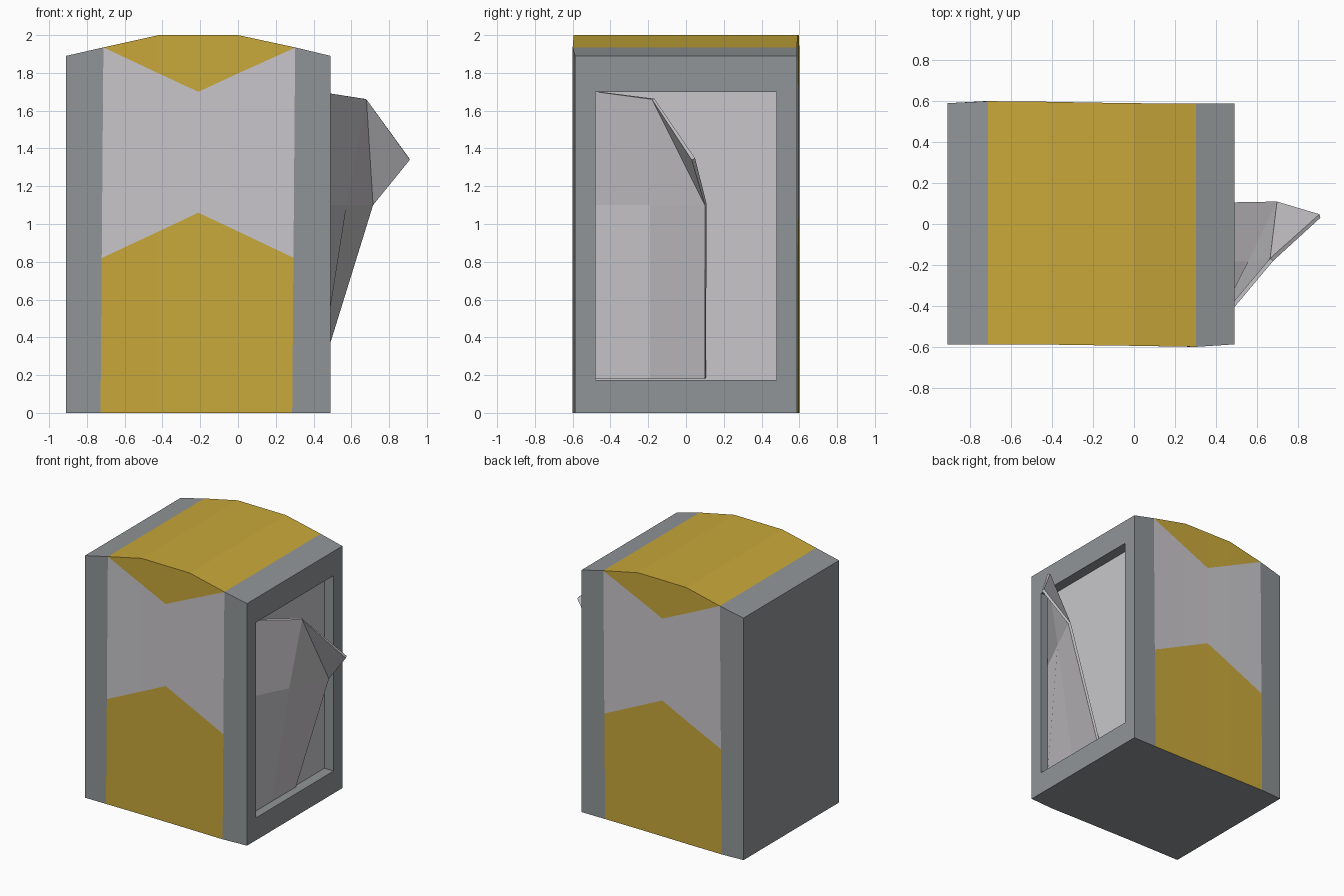
import bpy, bmesh

if "Cube" in bpy.data.objects:
    bpy.data.objects.remove(bpy.data.objects["Cube"])


def material(name, rgb):
    m = bpy.data.materials.new(name)
    m.diffuse_color = (*rgb, 1)
    m.use_nodes = True
    m.node_tree.nodes["Principled BSDF"].inputs["Base Color"].default_value = m.diffuse_color
    return m


GREY = material("grey", (0.28, 0.30, 0.31))
YELLOW = material("yellow", (0.58, 0.39, 0.042))
SILVER = material("silver", (0.58, 0.565, 0.59))


def finish(bm, name, mats):
    me = bpy.data.meshes.new(name)
    bm.to_mesh(me)
    bm.free()
    for m in mats:
        me.materials.append(m)
    ob = bpy.data.objects.new(name, me)
    bpy.context.collection.objects.link(ob)
    return ob


# Cabinet columns: x, top height, front y, back y
COLS = [(-0.91, 1.89, -0.588, 0.59), (-0.72, 1.935, -0.588, 0.60),
        (-0.42, 2.0, -0.589, 0.597), (-0.21, 2.0, -0.592, 0.593),
        (0.0, 2.0, -0.595, 0.59), (0.295, 1.935, -0.60, 0.588),
        (0.49, 1.89, -0.588, 0.588)]
LAST = len(COLS) - 1


def levels(x, top):
    """Heights of the floor, the two chevron edges and the roof."""
    t = max(0.0, 1 - abs(x + 0.21) / 0.508)
    return [0.0, 0.82 + 0.24 * t, min(top, 1.935 - 0.235 * t), top]


bm = bmesh.new()
grid = []
for i, (x, top, yf, yb) in enumerate(COLS):
    rows = []
    for z in levels(x, top):
        dx = 0.008 * (z - 1) if i in (1, LAST - 1) else 0
        rows.append([bm.verts.new((x + dx, y, z)) for y in (yf, yb)])
    grid.append(rows)


def face(verts, mat):
    f = bm.faces.new(verts)
    f.material_index = mat
    return f


for i in range(LAST):
    a, b = grid[i], grid[i + 1]
    end = i in (0, LAST - 1)
    # front and back: grey ends, yellow panels with a silver chevron band
    for r in range(3):
        mat = 0 if end else (1, 2, 1)[r]
        face([a[r][0], b[r][0], b[r + 1][0], a[r + 1][0]], mat)
        face([b[r][1], a[r][1], a[r + 1][1], b[r + 1][1]], mat)
    # roof and floor
    face([a[3][0], b[3][0], b[3][1], a[3][1]], 0 if end else 1)
    face([a[0][1], b[0][1], b[0][0], a[0][0]], 0)

# plain left side and right side with recessed opening
g = grid[0]
face([g[r][1] for r in range(4)] + [g[r][0] for r in (3, 2, 1, 0)], 0)
g = grid[LAST]
bmesh.ops.remove_doubles(bm, verts=bm.verts[:], dist=0.0005)
bm.verts.ensure_lookup_table()
side = [v for v in bm.verts if v.co.x > 0.48]


def corner(y, z):
    return min(side, key=lambda v: abs(v.co.y - y) + abs(v.co.z - z))


outer = [corner(y, z) for y, z in ((-0.6, 0), (0.6, 0), (0.6, 1.9), (-0.6, 1.9))]
hole = ((-0.48, 0.175), (0.48, 0.175), (0.48, 1.70), (-0.48, 1.70))
rim = [bm.verts.new((0.49, y, z)) for y, z in hole]
deep = [bm.verts.new((0.41, y, z)) for y, z in hole]
for k in range(4):
    n = (k + 1) % 4
    face([outer[k], outer[n], rim[n], rim[k]], 0)
    face([rim[k], rim[n], deep[n], deep[k]], 0)
face(deep, 2)
finish(bm, "cabinet", [GREY, YELLOW, SILVER])

# Bent cover sheet, peeling out of the recess from its front edge
bm = bmesh.new()
pts = [(0.43, -0.478, 0.18), (0.43, -0.19, 0.18), (0.43, 0.10, 0.18),
       (0.43, -0.478, 1.10), (0.575, -0.19, 1.10), (0.715, 0.10, 1.10),
       (0.43, -0.478, 1.70), (0.68, -0.18, 1.66), (0.91, 0.03, 1.34)]
vs = [bm.verts.new(p) for p in pts]
for idx in ((0, 1, 4, 3), (1, 2, 5, 4), (3, 4, 7, 6), (4, 5, 7), (7, 5, 8)):
    bm.faces.new([vs[i] for i in idx])
sheet = finish(bm, "peeling_cover", [SILVER])
mod = sheet.modifiers.new("thickness", 'SOLIDIFY')
mod.thickness = 0.02
mod.offset = -1
